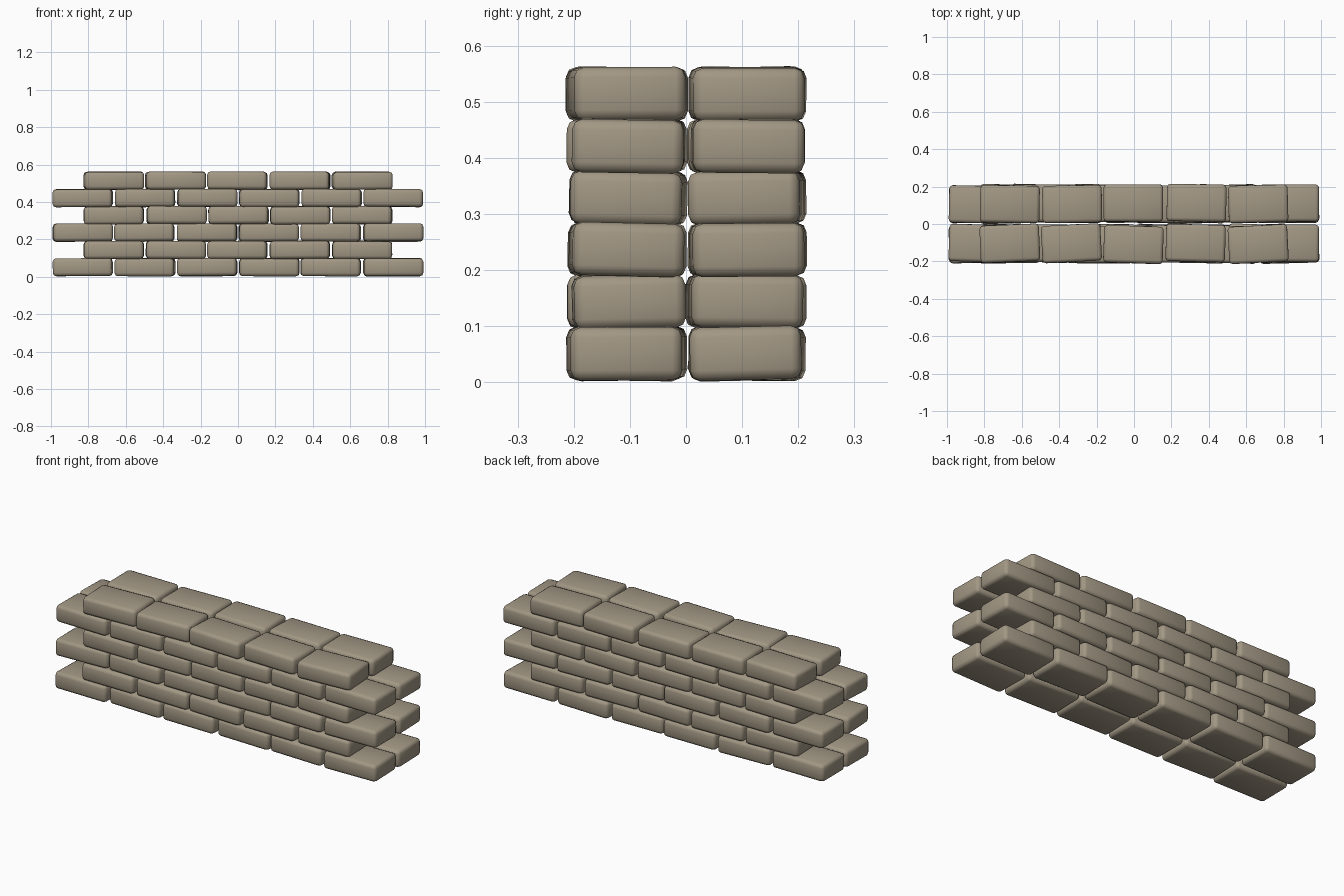
import bpy, bmesh, random
from math import radians
from mathutils import Matrix, Euler

if "Cube" in bpy.data.objects:
    bpy.data.objects.remove(bpy.data.objects["Cube"])

random.seed(4)
L, W, H, BEVEL = 0.318, 0.199, 0.095, 0.018
PITCH, RISE = 0.332, 0.0925

stone = bpy.data.materials.new("stone")
stone.diffuse_color = (0.36, 0.31, 0.23, 1)
stone.use_nodes = True
stone.node_tree.nodes["Principled BSDF"].inputs["Base Color"].default_value = stone.diffuse_color


def brick(name, loc, rot):
    """One chamfered, softly shaded brick."""
    bm = bmesh.new()
    bmesh.ops.create_cube(bm, size=1)
    bmesh.ops.scale(bm, vec=(L, W, H), verts=bm.verts)
    bmesh.ops.bevel(bm, geom=bm.edges[:], offset=BEVEL, segments=2,
                    profile=0.5, affect='EDGES')
    bmesh.ops.transform(bm, verts=bm.verts,
                        matrix=Matrix.Translation(loc) @ Euler(rot).to_matrix().to_4x4())
    # the bottom course rests on the ground
    low = min(v.co.z for v in bm.verts)
    if low < 0:
        bmesh.ops.translate(bm, verts=bm.verts, vec=(0, 0, -low))
    for f in bm.faces:
        f.smooth = True
    me = bpy.data.meshes.new(name)
    bm.to_mesh(me)
    bm.free()
    me.materials.append(stone)
    bpy.context.collection.objects.link(bpy.data.objects.new(name, me))


# yaw of the visible top course, in degrees
top_yaw = {"front": [2.5, 3, -2, -1.5, 3], "back": [-1, 1, 0, -1, 1.5]}

# six courses, two bricks deep, alternating six and five bricks long
for row in range(6):
    count = 6 - row % 2
    for side, y in (("front", -0.106), ("back", 0.108)):
        for i in range(count):
            yaw = top_yaw[side][i] if row == 5 else random.uniform(-2, 2)
            end = i in (0, count - 1)
            x = (i - (count - 1) / 2) * PITCH + (0 if end else random.uniform(-.004, .004))
            brick(f"brick_{side}_{row + 1}_{i + 1}",
                  (x, y + random.uniform(-.005, .005), 0.051 + row * RISE),
                  (radians(random.uniform(-1.4, 1.4)),
                   radians(random.uniform(-.4, .4)), radians(yaw)))
